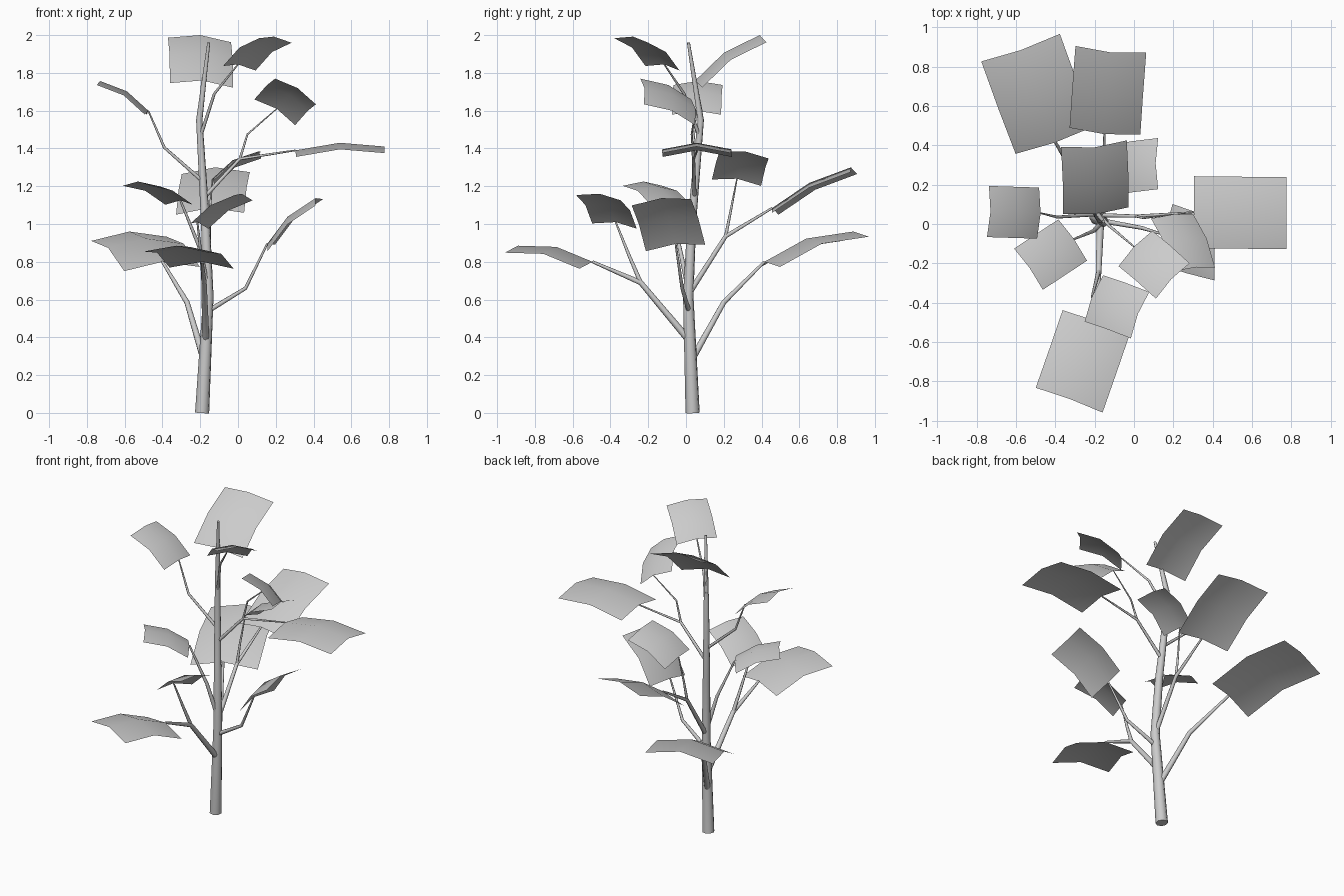
import bpy
from mathutils import Vector as V

if "Cube" in bpy.data.objects:
    bpy.data.objects.remove(bpy.data.objects["Cube"])


def link(name, mesh):
    for p in mesh.polygons:
        p.use_smooth = True
    ob = bpy.data.objects.new(name, mesh)
    bpy.context.collection.objects.link(ob)
    return ob


def limb(name, points, radii):
    """Tapered eight-sided tube through the points."""
    cu = bpy.data.curves.new(name + "_path", 'CURVE')
    cu.dimensions = '3D'
    cu.bevel_depth = 1.0
    cu.bevel_resolution = 2
    cu.use_fill_caps = True
    sp = cu.splines.new('POLY')
    sp.points.add(len(points) - 1)
    for p, co, r in zip(sp.points, points, radii):
        p.co = (*co, 1)
        p.radius = r
    tmp = bpy.data.objects.new(name + "_path", cu)
    bpy.context.collection.objects.link(tmp)
    bpy.context.view_layer.update()
    dg = bpy.context.evaluated_depsgraph_get()
    mesh = bpy.data.meshes.new_from_object(tmp.evaluated_get(dg))
    bpy.data.objects.remove(tmp)
    ob = link(name, mesh)
    bpy.context.view_layer.objects.active = ob
    ob.select_set(True)
    bpy.ops.object.shade_smooth_by_angle(angle=0.9)
    ob.select_set(False)


def leaf(name, base, tip, half, sag):
    """Square leaf as a 2 x 2 grid, arched along and across."""
    b, t, w = V(base), V(tip), V(half)
    n = w.cross(t - b).normalized()
    if n.z < 0:
        n, w = -n, -w
    verts = []
    for i in range(3):
        mid = b.lerp(t, i / 2) + n * (sag if i == 1 else 0)
        for s in (-1, 0, 1):
            verts.append(mid + w * s - n * (0.19 * w.length * abs(s)))
    faces = [(k, k + 1, k + 4, k + 3) for k in (0, 1, 3, 4)]
    mesh = bpy.data.meshes.new(name)
    mesh.from_pydata(verts, [], faces)
    link(name, mesh)


# Trunk
limb("trunk",
     [(-.19, .035, 0), (-.157, .012, .62), (-.172, .03, 1.0), (-.205, .078, 1.55), (-.155, .013, 1.96)],
     [.038, .028, .024, .017, .008])

# Leaves: base middle, tip middle, half width, lengthwise arch
leaves = {
    "low_back_left": ((-.40, .415, .80), (-.575, .885, .96), (.20, .07, .011), .045),
    "mid_back": ((-.15, .457, 1.085), (-.12, .873, 1.30), (.18, -.017, .005), .028),
    "top_back": ((-.19, .05, 1.76), (-.20, .39, 2.0), (.167, .017, -.012), .033),
    "right": ((.305, .06, 1.39), (.775, .055, 1.41), (0, -.183, 0), .03),
    "upper_right": ((.205, .05, 1.61), (.315, -.22, 1.72), (.108, .01, -.068), .028),
    "top_front": ((0, -.115, 1.845), (.19, -.28, 1.992), (.086, .09, -.012), .028),
    "upper_left": ((-.475, .055, 1.60), (-.73, .063, 1.757), (.005, .13, 0), .028),
    "mid_left": ((-.305, -.077, 1.125), (-.53, -.225, 1.225), (.073, -.105, 0), .025),
    "mid_front": ((-.215, -.372, 1.01), (.02, -.457, 1.16), (.047, .118, -.014), .025),
    "low_front": ((-.19, -.495, .80), (-.327, -.89, .885), (.17, -.063, -.003), .037),
    "low_right": ((.155, -.055, .895), (.41, -.13, 1.137), (.02, .157, .017), .03),
    "mid_back_right": ((-.135, .27, 1.24), (.11, .31, 1.385), (0, .13, -.017), .03),
}
for k, args in leaves.items():
    leaf(k + "_leaf", *args)

# Branches: trunk point, kink and thickness; each ends at its leaf base
branches = {
    "low_back_left": ((-.18, .03, .28), (-.27, .20, .585), .019),
    "mid_back": ((-.16, .015, .63), (-.155, .21, .935), .015),
    "top_back": ((-.20, .075, 1.48), (-.205, .08, 1.60), .010),
    "right": ((-.18, .045, 1.14), (.01, .04, 1.345), .011),
    "upper_right": ((.01, .04, 1.345), (.05, .03, 1.475), .007),
    "top_front": ((-.20, .072, 1.46), (-.125, -.01, 1.69), .010),
    "upper_left": ((-.18, .05, 1.22), (-.39, .035, 1.405), .010),
    "mid_left": ((-.16, .012, .66), (-.205, -.035, .88), .014),
    "mid_front": ((-.18, -.24, .69), (-.195, -.30, .83), .012),
    "low_front": ((-.17, .02, .38), (-.18, -.24, .69), .019),
    "low_right": ((-.157, .015, .54), (.04, -.02, .66), .013),
    "mid_back_right": ((-.155, .21, .935), (-.15, .235, 1.06), .009),
}
for k, (start, kink, r) in branches.items():
    limb(k + "_branch", [start, kink, leaves[k][0]], [r, r * .75, r * .4])
